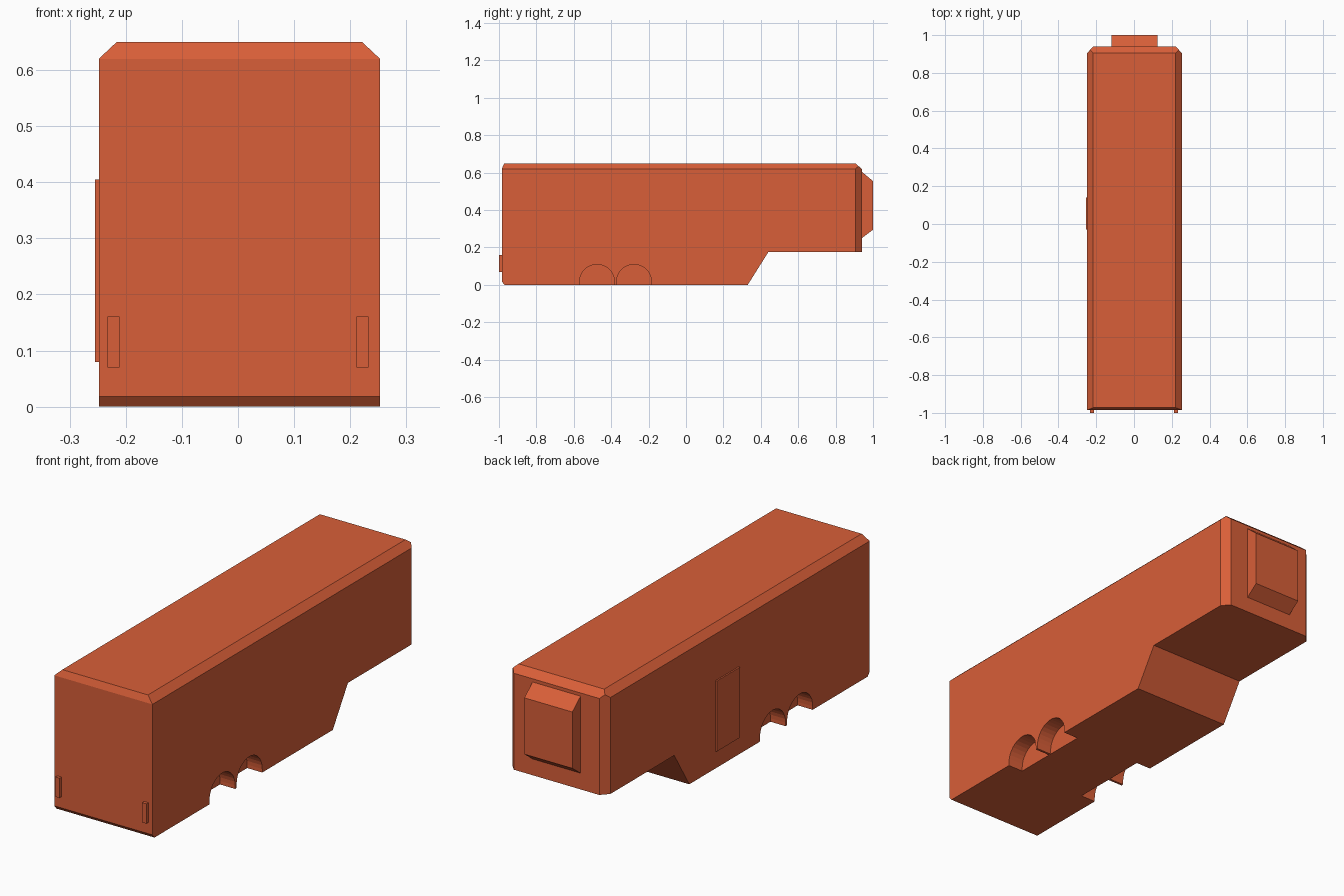
import bpy, bmesh, math
from mathutils import Vector

if "Cube" in bpy.data.objects:
    bpy.data.objects.remove(bpy.data.objects["Cube"])

orange = bpy.data.materials.new("burnt_orange")
orange.diffuse_color = (0.69, 0.114, 0.04, 1)
orange.use_nodes = True
orange.node_tree.nodes["Principled BSDF"].inputs["Base Color"].default_value = orange.diffuse_color

MID = 0.0025        # body centre in x (door plate sticks out on the left)
HALF = 0.2505       # body half width


def prism(name, profile, x0, x1, cuts=()):
    """Extrude a (y, z) profile from x0 to x1, then slice off chamfers given as (point, normal)."""
    bm = bmesh.new()
    face = bm.faces.new([bm.verts.new((x0, y, z)) for y, z in profile])
    ext = bmesh.ops.extrude_face_region(bm, geom=[face])
    moved = [g for g in ext["geom"] if isinstance(g, bmesh.types.BMVert)]
    bmesh.ops.translate(bm, verts=moved, vec=(x1 - x0, 0, 0))
    for point, normal in cuts:
        geom = bm.verts[:] + bm.edges[:] + bm.faces[:]
        bmesh.ops.bisect_plane(bm, geom=geom, plane_co=point, plane_no=Vector(normal).normalized(),
                               clear_outer=True, dist=1e-5)
        rim = [e for e in bm.edges if e.is_boundary]
        bmesh.ops.holes_fill(bm, edges=rim, sides=0)
    bmesh.ops.recalc_face_normals(bm, faces=bm.faces[:])
    mesh = bpy.data.meshes.new(name)
    bm.to_mesh(mesh)
    bm.free()
    mesh.materials.append(orange)
    obj = bpy.data.objects.new(name, mesh)
    bpy.context.collection.objects.link(obj)
    return obj


def rect(y0, y1, z0, z1):
    return [(y0, z0), (y1, z0), (y1, z1), (y0, z1)]


# Trailer body: stepped side profile with chamfered roof sides and rear corners
side = [(-0.97, 0), (0.33, 0), (0.44, 0.175), (0.94, 0.175), (0.94, 0.62),
        (0.905, 0.65), (-0.972, 0.65), (-0.985, 0.62), (-0.985, 0.018)]
chamfers = []
for s in (-1, 1):
    edge = MID + s * HALF
    chamfers.append(((edge, 0, 0.62), (s * 0.03, 0, 0.032)))
    chamfers.append(((edge, 0.905, 0.3), (s * 0.035, 0.032, 0)))
body = prism("trailer_body", side, MID - HALF, MID + HALF, chamfers)

# Wheel arches cut into both sides
for s in (-1, 1):
    for cy in (-0.476, -0.278):
        r, cz, n = 0.0935, 0.016, 16
        arch = [(cy + r * math.cos(math.pi * i / n), cz + r * math.sin(math.pi * i / n))
                for i in range(n + 1)]
        arch += [(cy - r, -0.05), (cy + r, -0.05)]
        xs = sorted((MID + s * (HALF - 0.077), MID + s * (HALF + 0.05)))
        cutter = prism("wheel_arch_cutter", arch, xs[0], xs[1])
        cutter.hide_render = True
        mod = body.modifiers.new("wheel_arch", 'BOOLEAN')
        mod.operation = 'DIFFERENCE'
        mod.solver = 'EXACT'
        mod.object = cutter
        bpy.context.view_layer.objects.active = body
        bpy.ops.object.modifier_apply(modifier=mod.name)
        bpy.data.objects.remove(cutter)

# Cooling unit on the end wall
prism("cooling_unit", [(0.93, 0.25), (0.94, 0.25), (1.0, 0.295), (1.0, 0.555),
                       (0.94, 0.605), (0.93, 0.605)], -0.12, 0.125)

# Side door plate on the left
prism("side_door", rect(-0.03, 0.14, 0.08, 0.405), -0.255, -0.24)

# Tail lamps
for s in (-1, 1):
    xs = sorted((s * 0.211, s * 0.2325))
    prism("tail_lamp", rect(-1.0, -0.975, 0.07, 0.161), xs[0], xs[1])
